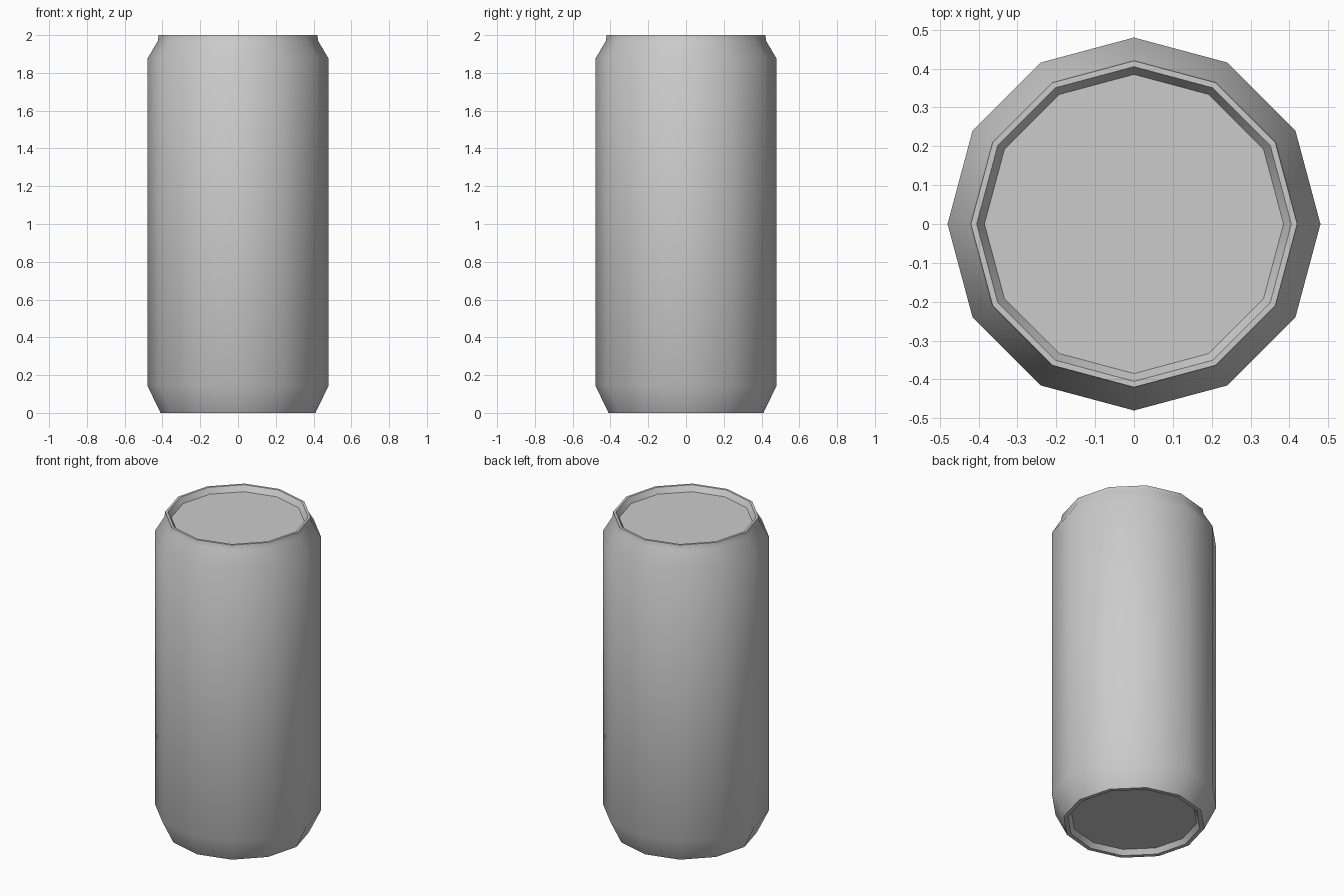
import bpy, bmesh, math

if "Cube" in bpy.data.objects:
    bpy.data.objects.remove(bpy.data.objects["Cube"])

SIDES = 12

# Can outline (radius, height), from recessed base to recessed lid
profile = [
    (0.365, 0.03), (0.385, 0.0), (0.41, 0.0),        # base and foot ring
    (0.48, 0.145), (0.48, 1.875),                    # straight wall
    (0.425, 1.968), (0.42, 2.0), (0.405, 2.0),       # neck and rim
    (0.385, 1.965),                                  # recessed lid edge
]


def lathe(name, points):
    bm = bmesh.new()
    rings = []
    for r, z in points:
        ring = []
        for i in range(SIDES):
            a = 2 * math.pi * i / SIDES
            ring.append(bm.verts.new((r * math.cos(a), r * math.sin(a), z)))
        rings.append(ring)
    for lo, hi in zip(rings, rings[1:]):
        for i in range(SIDES):
            j = (i + 1) % SIDES
            bm.faces.new((lo[i], lo[j], hi[j], hi[i]))
    # Flat base and lid discs
    bm.faces.new(rings[0][::-1])
    bm.faces.new(rings[-1])
    bmesh.ops.recalc_face_normals(bm, faces=bm.faces[:])
    mesh = bpy.data.meshes.new(name)
    bm.to_mesh(mesh)
    bm.free()
    obj = bpy.data.objects.new(name, mesh)
    bpy.context.collection.objects.link(obj)
    return obj


can = lathe("drink_can", profile)
bpy.context.view_layer.objects.active = can
can.select_set(True)
bpy.ops.object.shade_smooth_by_angle(angle=math.radians(50))
